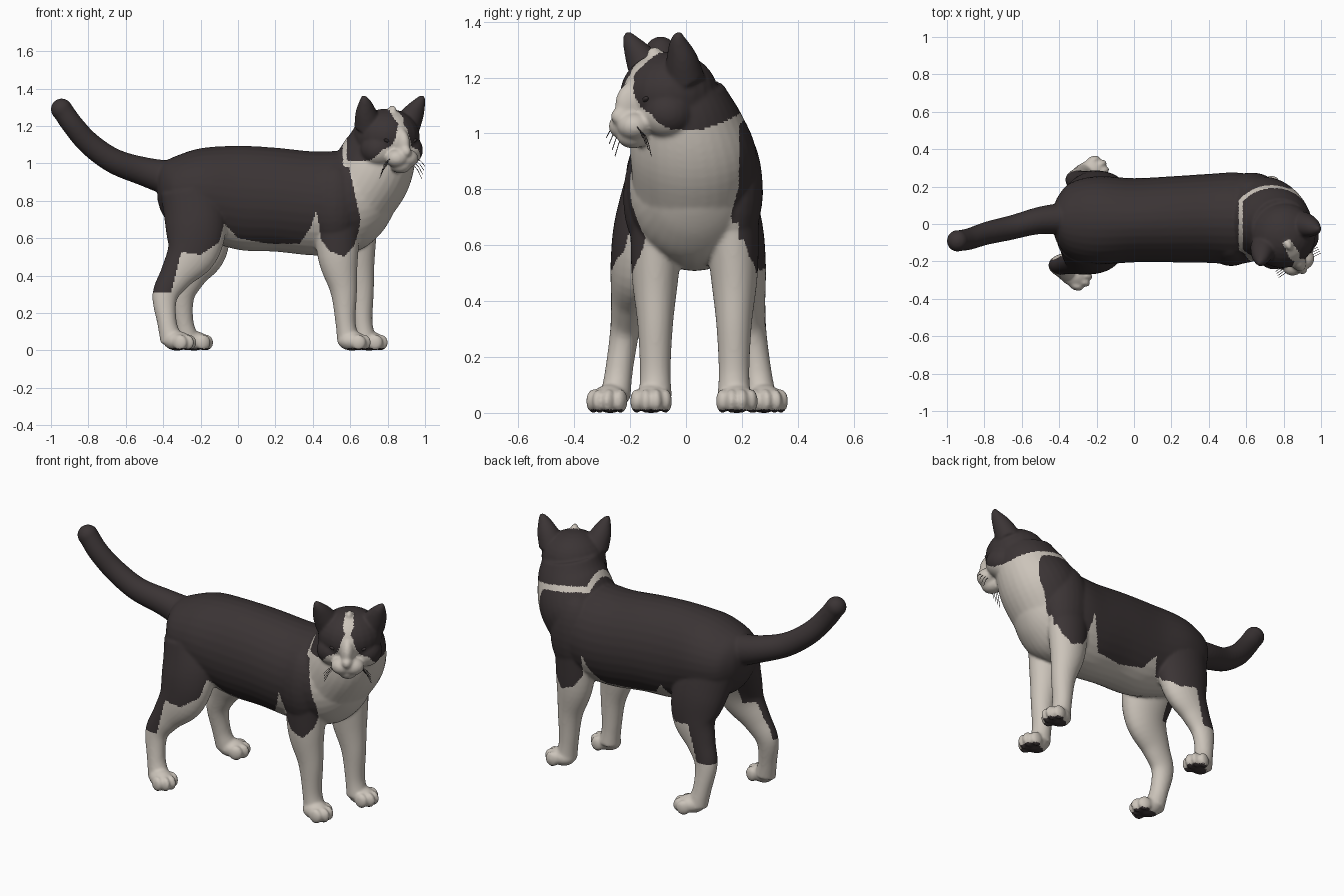
import bpy, bmesh, math
from mathutils import Vector, Matrix

if "Cube" in bpy.data.objects:
    bpy.data.objects.remove(bpy.data.objects["Cube"])

def material(name, rgb):
    m = bpy.data.materials.new(name)
    m.diffuse_color = (*rgb, 1)
    m.use_nodes = True
    m.node_tree.nodes["Principled BSDF"].inputs["Base Color"].default_value = m.diffuse_color
    return m

WHITE = material("cream white fur", (0.60, 0.55, 0.49))
DARK = material("dark fur", (0.043, 0.034, 0.035))

# Head frame: the head is turned towards the front of the scene
HEAD = Vector((0.795, -0.06, 0))
FWD = Vector((0.5, -0.866, 0))
SIDE = Vector((0.866, 0.5, 0))
YAW = math.radians(30)

def head_pt(u, v, z):
    return HEAD + SIDE * u + FWD * v + Vector((0, 0, z))

bm = bmesh.new()

def tube(pts, side=Vector((0, 1, 0)), fixed=None, n=32, sub=6):
    """Smooth loft through (x, y, z, side radius, other radius)."""
    p = [Vector(q) for q in pts]
    p = [p[0] * 2 - p[1]] + p + [p[-1] * 2 - p[-2]]
    path = []
    for i in range(1, len(p) - 2):
        a, b, c, d = p[i - 1:i + 3]
        for k in range(sub):
            t = k / sub
            path.append((b * 2 + (c - a) * t + (a * 2 - b * 5 + c * 4 - d) * t * t
                         + (b * 3 - a - c * 3 + d) * t ** 3) * 0.5)
    path.append(p[-2])
    rings = []
    for i, q in enumerate(path):
        a, b = path[max(i - 1, 0)], path[min(i + 1, len(path) - 1)]
        up = (fixed or Vector((b - a)[:3])).cross(side).normalized()
        c = Vector(q[:3])
        rings.append([bm.verts.new(c + side * q[3] * math.cos(w) + up * q[4] * math.sin(w))
                      for w in (2 * math.pi * j / n for j in range(n))])
    for r, s in zip(rings, rings[1:]):
        for j in range(n):
            bm.faces.new((r[j], r[(j + 1) % n], s[(j + 1) % n], s[j]))
    bm.faces.new(rings[0])
    bm.faces.new(rings[-1])

def ball(c, r, angle=0):
    m = Matrix.Translation(c) @ Matrix.Rotation(angle, 4, 'Z') @ Matrix.Diagonal((*r, 1))
    bmesh.ops.create_uvsphere(bm, u_segments=24, v_segments=16, radius=1, matrix=m)

# Torso
tube([(-.43, .02, .88, .07, .08), (-.405, .02, .865, .13, .135), (-.34, .02, .845, .20, .19),
      (-.2, .02, .84, .235, .24), (0, .02, .815, .225, .278), (.2, .025, .805, .23, .278),
      (.4, .03, .785, .238, .278), (.55, .03, .79, .245, .275), (.67, .03, .80, .22, .255),
      (.76, .03, .82, .17, .20), (.82, .03, .84, .11, .13), (.85, .03, .85, .05, .06)],
     fixed=Vector((1, 0, 0)))
# Shoulders
ball((.52, -.10, .77), (.14, .125, .23))
ball((.63, .165, .80), (.145, .11, .24))
# Neck and breast
tube([(.62, .03, .80, .22, .21), (.71, .025, .94, .225, .215),
      (.762, .005, 1.07, .19, .195), (.785, -.02, 1.17, .155, .16)])
# Tail
tube([(-.33, .03, .91, .09, .10), (-.50, .02, .955, .074, .077), (-.66, -.02, 1.01, .066, .067),
      (-.79, -.05, 1.10, .062, .062), (-.88, -.08, 1.20, .058, .058), (-.94, -.09, 1.285, .056, .056)])
ball((-.943, -.09, 1.288), (.058, .058, .058))

# Paw with four toes
def paw(x, y, angle):
    rot = Matrix.Rotation(angle, 3, 'Z')
    ball((x, y, .05), (.078, .062, .052), angle)
    for k, f in ((-.052, .035), (-.019, .062), (.019, .062), (.052, .035)):
        ball(Vector((x, y, .041)) + rot @ Vector((f, k, 0)), (.04, .023, .043), angle)

# Legs: one of each pair stands a little further forward
for s, dx, y0 in ((-1, 0, -.11), (1, .09, .172)):
    tube([(.53 + dx, y0 - .01 * s, .74, .10, .13), (.535 + dx, y0, .5, .085, .108),
          (.565 + dx, y0, .32, .064, .072), (.575 + dx, y0, .15, .055, .054),
          (.59 + dx, y0, .05, .06, .06)])
    paw(.61 + dx, y0 + (.01 if s > 0 else -.015), 0)
    b = .008
    tube([(-.25, b + .09 * s, .86, .13, .165), (-.225 + dx * .2, b + .15 * s, .68, .115, .165),
          (-.245 + dx * .5, b + .19 * s, .53, .088, .14), (-.33 + dx * .8, b + .212 * s, .40, .064, .09),
          (-.39 + dx, b + .227 * s, .29, .053, .068), (-.38 + dx, b + .248 * s, .15, .05, .052),
          (-.355 + dx, b + .262 * s, .05, .055, .06)])
    paw(-.325 + dx, b * .5 + .275 * s, s * .35)

# Head, cheeks, muzzle, ears
ball(head_pt(0, 0, 1.14), (.178, .175, .152), YAW)
for s in (-1, 1):
    ball(head_pt(.08 * s, .05, 1.07), (.10, .10, .09), YAW)
    ball(head_pt(.03 * s, .165, 1.025), (.062, .058, .05), YAW)
    tube([(*head_pt(.11 * s, .0, 1.18), .08, .075), (*head_pt(.138 * s, .03, 1.26), .065, .058),
          (*head_pt(.162 * s, .058, 1.322), .038, .034), (*head_pt(.18 * s, .07, 1.36), .014, .013)],
         SIDE)
ball(head_pt(0, .135, 1.10), (.045, .085, .09), YAW)
ball(head_pt(0, .19, 1.06), (.034, .048, .036), YAW)
ball(head_pt(0, .15, .99), (.055, .058, .045), YAW)
ball(head_pt(0, .06, 1.285), (.02, .03, .024), YAW)

bmesh.ops.recalc_face_normals(bm, faces=bm.faces[:])
raw = bpy.data.meshes.new("cat_parts")
bm.to_mesh(raw)
bm.free()

# Fuse all parts into one smooth skin
tmp = bpy.data.objects.new("cat_parts", raw)
bpy.context.collection.objects.link(tmp)
rm = tmp.modifiers.new("fuse", 'REMESH')
rm.mode = 'VOXEL'
rm.voxel_size = 0.008
sm = tmp.modifiers.new("soften", 'SMOOTH')
sm.factor = 0.5
sm.iterations = 7
bpy.context.view_layer.update()
skin = bpy.data.meshes.new_from_object(tmp.evaluated_get(bpy.context.evaluated_depsgraph_get()))
bpy.data.objects.remove(tmp)
skin.materials.clear()
skin.materials.append(WHITE)
skin.materials.append(DARK)
skin.transform(Matrix.Translation((0, 0, -min(v.co.z for v in skin.vertices))))

# Fur pattern
def lerp(table, x):
    if x <= table[0][0]:
        return table[0][1]
    for (a, p), (b, q) in zip(table, table[1:]):
        if x <= b:
            return p + (q - p) * (x - a) / (b - a)
    return table[-1][1]

HEM = [(-.45, .54), (-.33, .53), (-.2, .51), (-.1, .58), (-.075, .68), (0, .60), (.17, .57),
       (.33, .57), (.39, .66), (.42, .75), (.445, .59), (.49, .53), (.57, .5), (.62, .56), (.66, .68)]
FRONT = [(.5, .62), (.7, .655), (.9, .61), (1.0, .59), (1.08, .575)]
BLAZE = [(1.02, .15), (1.07, .115), (1.09, .065), (1.14, .042), (1.19, .03), (1.21, .015), (1.24, .03), (1.31, .02)]

def is_dark(c, n):
    x, y, z = c
    if z < .012 and n.z < -.6:                       # paw pads
        return True
    v = (c - HEAD).dot(FWD)
    u = (c - HEAD).dot(SIDE)
    neckline = 1.015 + .3 * max(0, -v - .03)
    if x > .56 and z > neckline - .035:              # head and pale collar
        if z < neckline or x < .582:
            return False
        return not (v > .035 and abs(u) < lerp(BLAZE, z))
    k = lerp([(0, 0), (.2, 1)], y)
    xs = x - .09 * k
    outer = n.y * (1 if y > 0 else -1)
    if .31 < z < .56 and xs < -.31 - (.5 - z) * .25 and (outer > -.3 or n.x < -.8):  # back of hind legs
        return True
    if x < -.4 and z > .5:                           # tail and rump
        return True
    if z < .64 and x > -.3 and (abs(y - .025) < .12 or outer < -.2):  # belly and inner legs
        return False
    if y > .19 and x > .55 and z > .62:              # far shoulder up to the collar
        return True
    return z > lerp(HEM, xs) and xs - k * lerp([(.6, 0), (.9, .14)], z) < lerp(FRONT, z)

for p in skin.polygons:
    p.use_smooth = True
    p.material_index = int(is_dark(p.center, p.normal))
bpy.context.collection.objects.link(bpy.data.objects.new("cat_body", skin))

# Whiskers
cu = bpy.data.curves.new("whiskers", 'CURVE')
cu.dimensions = '3D'
cu.bevel_depth = 0.0015
cu.bevel_resolution = 1
for s in (-1, 1):
    for i in range(4):
        sp = cu.splines.new('POLY')
        sp.points.add(3)
        for j, q in enumerate(sp.points):
            t = j / 3
            q.co = (*head_pt(s * (.06 + .07 * t), .18 - .012 * i + .005 * t,
                             1.03 - .01 * i - (.045 + .012 * i) * t * t), 1)
cu.materials.append(DARK)
bpy.context.collection.objects.link(bpy.data.objects.new("whiskers", cu))

# Narrow eyes
for s in (-1, 1):
    bpy.ops.mesh.primitive_uv_sphere_add(segments=16, ring_count=10, location=head_pt(.078 * s, .143, 1.12))
    e = bpy.context.object
    e.name = "eye"
    e.scale = (.026, .012, .010)
    e.rotation_euler = (0, -.3 * s, YAW - .35 * s)
    e.data.materials.append(DARK)
    bpy.ops.object.shade_smooth()
